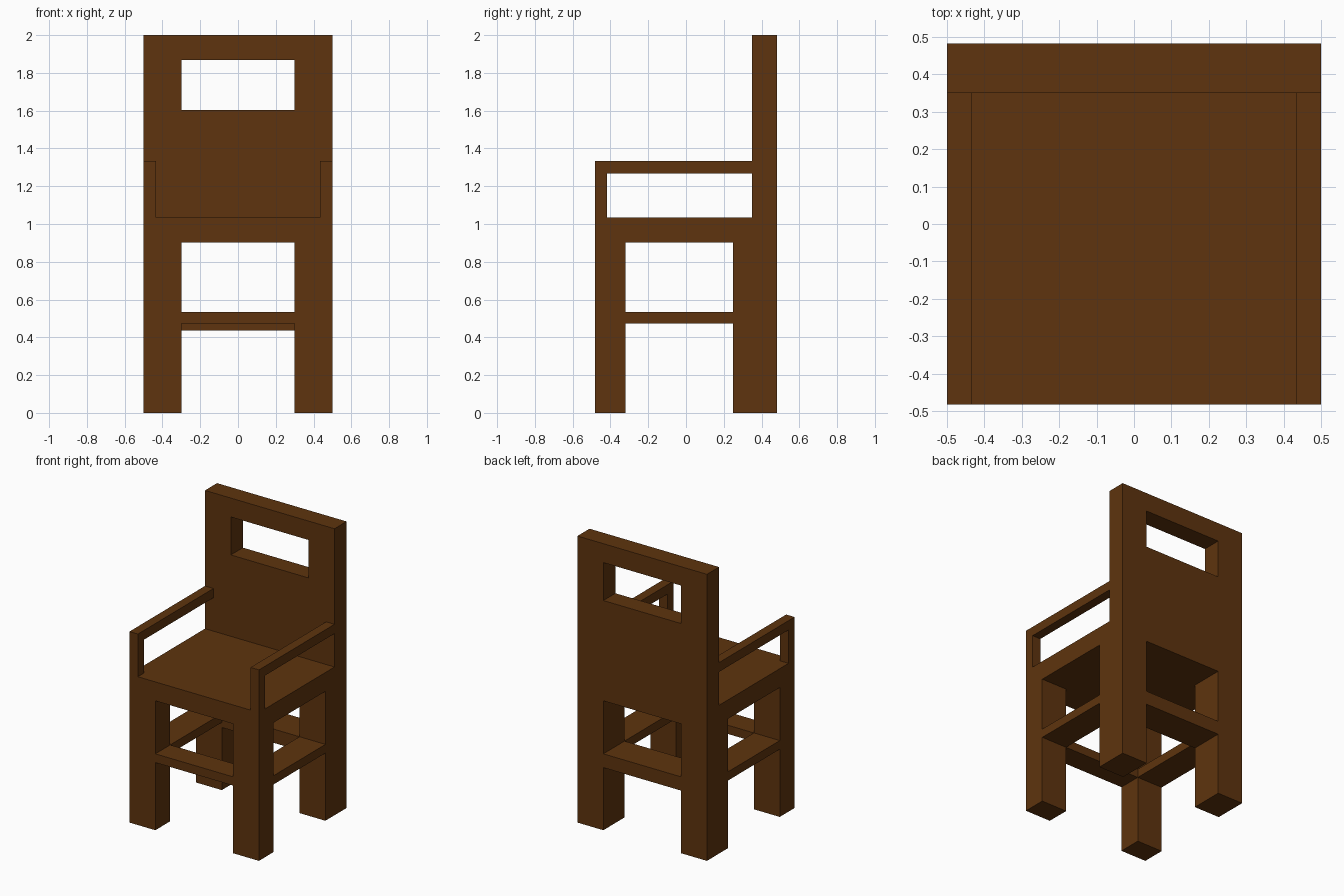
import bpy

cube = bpy.data.objects.get("Cube")
if cube:
    bpy.data.objects.remove(cube, do_unlink=True)

wood = bpy.data.materials.new("brown wood")
wood.use_nodes = True
colour = (0.112, 0.034, 0.0044, 1)
wood.diffuse_color = colour
wood.node_tree.nodes["Principled BSDF"].inputs["Base Color"].default_value = colour


def box(name, x, y, z, mirrored=False):
    """Flat-faced box between (low, high) limits, optionally mirrored across x."""
    verts = [(a, b, c) for c in z for b in y for a in x]
    faces = [(0, 2, 3, 1), (4, 5, 7, 6), (0, 1, 5, 4),
             (1, 3, 7, 5), (3, 2, 6, 7), (2, 0, 4, 6)]
    mesh = bpy.data.meshes.new(name)
    mesh.from_pydata(verts, [], faces)
    mesh.materials.append(wood)
    obj = bpy.data.objects.new(name, mesh)
    bpy.context.collection.objects.link(obj)
    if mirrored:
        obj.modifiers.new("Mirror", 'MIRROR').use_axis[0] = True
    return obj


# Main dimensions
HALF, INNER, ARM = 0.5, 0.3, 0.435
FRONT, REAR = -0.483, 0.483
FRONT_LEG, REAR_LEG, BACK = -0.32, 0.25, 0.35
SEAT_LOW, SEAT_TOP, TOP = 0.903, 1.035, 2.0
RAIL_LOW, RAIL_TOP = 0.472, 0.533
WIN_LOW, WIN_TOP = 1.603, 1.868
ARM_LOW, ARM_TOP = 1.268, 1.333

# Legs
box("front_legs", (INNER, HALF), (FRONT, FRONT_LEG), (0, SEAT_LOW), True)
box("back_legs", (INNER, HALF), (REAR_LEG, REAR), (0, SEAT_LOW), True)

# Stretchers between the legs
box("front_stretcher", (-INNER, INNER), (FRONT, FRONT_LEG), (RAIL_LOW, RAIL_TOP))
box("back_stretcher", (-INNER, INNER), (REAR_LEG, REAR), (0.437, RAIL_TOP))
box("side_stretchers", (INNER, HALF), (FRONT_LEG, REAR_LEG), (RAIL_LOW, RAIL_TOP), True)

# Seat
box("seat", (-HALF, HALF), (FRONT, REAR), (SEAT_LOW, SEAT_TOP))

# Backrest with an open slot
box("back_panel", (-HALF, HALF), (BACK, REAR), (SEAT_TOP, WIN_LOW))
box("back_stiles", (INNER, HALF), (BACK, REAR), (WIN_LOW, WIN_TOP), True)
box("back_top_rail", (-HALF, HALF), (BACK, REAR), (WIN_TOP, TOP))

# Armrests
box("arm_posts", (ARM, HALF), (FRONT, -0.417), (SEAT_TOP, ARM_LOW), True)
box("arm_rails", (ARM, HALF), (FRONT, BACK), (ARM_LOW, ARM_TOP), True)
